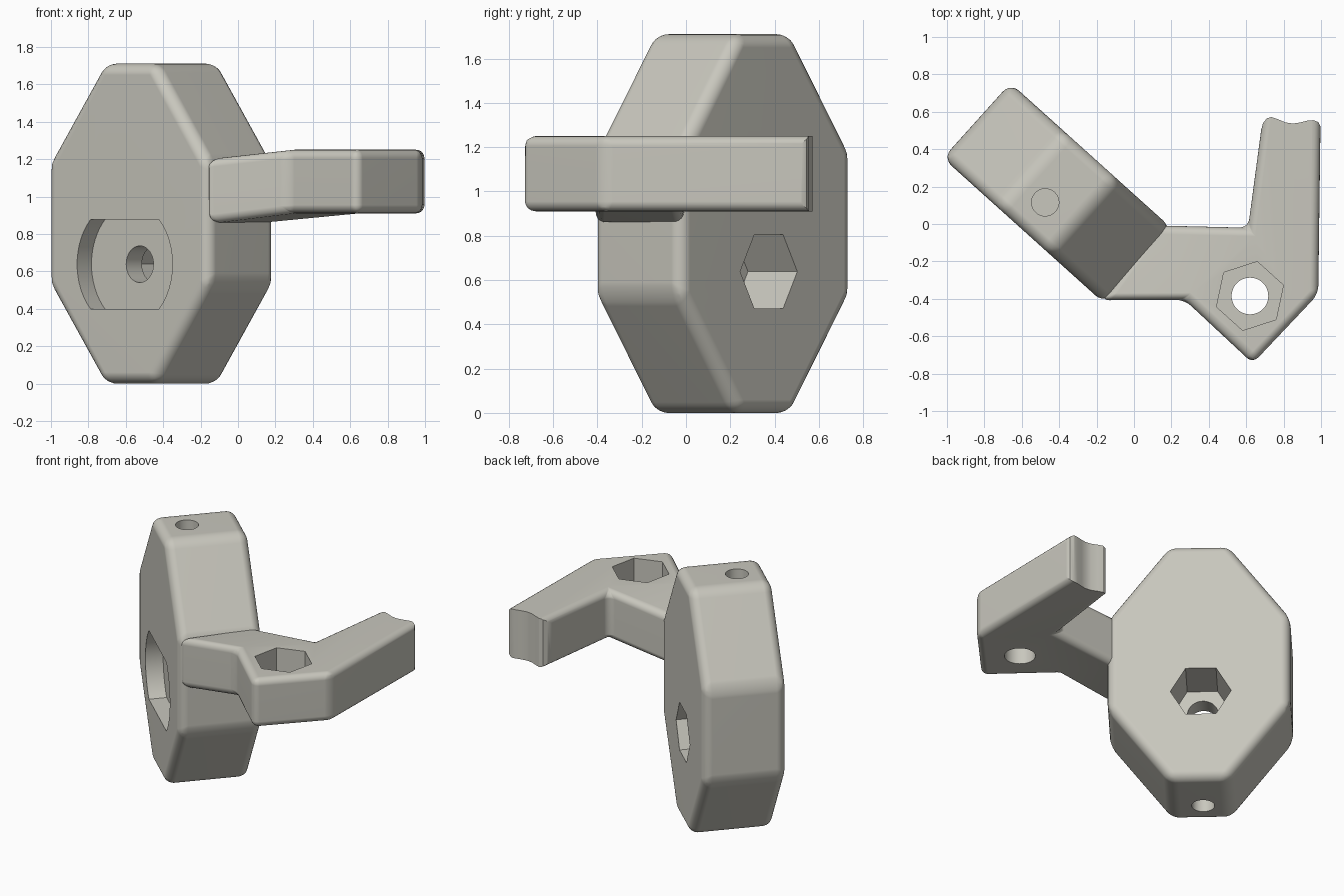
import bpy, bmesh, math
from mathutils import Matrix

if "Cube" in bpy.data.objects:
    bpy.data.objects.remove(bpy.data.objects["Cube"])

grey = bpy.data.materials.new("warm_grey")
grey.diffuse_color = (0.58, 0.57, 0.51, 1)
grey.use_nodes = True
grey.node_tree.nodes["Principled BSDF"].inputs["Base Color"].default_value = grey.diffuse_color


def make_object(name, bm):
    bmesh.ops.recalc_face_normals(bm, faces=bm.faces)
    mesh = bpy.data.meshes.new(name)
    bm.to_mesh(mesh)
    bm.free()
    obj = bpy.data.objects.new(name, mesh)
    bpy.context.collection.objects.link(obj)
    mesh.materials.append(grey)
    return obj


def prism(name, pts, lo, hi, along_y=False):
    """Extrude a closed profile along z, or along y when the profile is in xz."""
    bm = bmesh.new()
    rings = [[bm.verts.new((a, h, b) if along_y else (a, b, h)) for a, b in pts]
             for h in (lo, hi)]
    for ring in rings:
        bm.faces.new(ring)
    for i in range(len(pts)):
        j = (i + 1) % len(pts)
        bm.faces.new((rings[0][i], rings[0][j], rings[1][j], rings[1][i]))
    return make_object(name, bm)


def ngon(cx, cy, r, sides=48, start=0.0):
    return [(cx + r * math.cos(start + math.tau * i / sides),
             cy + r * math.sin(start + math.tau * i / sides)) for i in range(sides)]


def apply(obj, kind, **settings):
    bpy.ops.object.select_all(action='DESELECT')
    bpy.context.view_layer.objects.active = obj
    obj.select_set(True)
    mod = obj.modifiers.new(kind.lower(), kind)
    for key, value in settings.items():
        setattr(mod, key, value)
    bpy.ops.object.modifier_apply(modifier=mod.name)


def round_edges(obj, width):
    apply(obj, 'BEVEL', width=width, segments=5, limit_method='ANGLE',
          angle_limit=math.radians(25))


def cut(obj, cutter):
    cutter.hide_render = True
    apply(obj, 'BOOLEAN', operation='DIFFERENCE', solver='EXACT', object=cutter)
    bpy.data.objects.remove(cutter)


def finish(obj):
    bpy.ops.object.select_all(action='DESELECT')
    bpy.context.view_layer.objects.active = obj
    obj.select_set(True)
    bpy.ops.object.shade_smooth_by_angle(angle=math.radians(30))
    apply(obj, 'WEIGHTED_NORMAL', keep_sharp=True)


# Clamp body: thick elongated octagon, built square-on and then turned
W, C, H = 0.58, 0.19, 1.71
Z1, Z2, ZB = 0.53, 1.18, 0.638
body = prism("clamp_body", [(-C, 0), (C, 0), (W, Z1), (W, Z2),
                            (C, H), (-C, H), (-W, Z2), (-W, Z1)], -0.27, 0.27, True)
round_edges(body, 0.06)

# Front recess: disc with flat top and bottom
half = math.asin(0.24 / 0.343)
arc = [-half + 2 * half * i / 16 for i in range(17)]
recess = [(-0.02 + s * 0.343 * math.cos(t), ZB + s * 0.343 * math.sin(t))
          for s in (1, -1) for t in arc]
cut(body, prism("recess_cutter", recess, -0.4, -0.155, True))
# Nut pocket at the back, bolt bore, and small end holes
cut(body, prism("nut_cutter", ngon(-0.012, ZB, 0.193, 6), -0.03, 0.4, True))
cut(body, prism("bore_cutter", ngon(-0.015, ZB, 0.098), -0.25, 0.1, True))
for lo, hi in ((-0.1, 0.3), (1.4, 1.8)):
    cut(body, prism("end_hole_cutter", ngon(-0.015, -0.08, 0.073, 32), lo, hi))
body.data.transform(Matrix.Translation((-0.41, 0.165, 0))
                    @ Matrix.Rotation(math.radians(-42), 4, 'Z'))
finish(body)

# Arm: sloping neck joined to a level elbow and finger
outline = [(0.27, -0.405), (0.635, -0.745), (0.985, -0.375), (1.0, 0.75),
           (0.713, 0.75), (0.61, -0.02)]
neck = [(0.12, -0.008), (-0.175, -0.408)]
bm = bmesh.new()
levels = []
for z, drop in ((0.91, 0.055), (1.25, 0.05)):
    elbow = [bm.verts.new((x, y, z)) for x, y in outline]
    root = [bm.verts.new((x, y, z - drop)) for x, y in neck]
    bm.faces.new(elbow)
    bm.faces.new([elbow[0], elbow[5]] + root)
    levels.append(elbow + root)
for i in range(8):
    j = (i + 1) % 8
    bm.faces.new((levels[0][i], levels[0][j], levels[1][j], levels[1][i]))
arm = make_object("arm", bm)
round_edges(arm, 0.045)

# Finger tip: rounded corners with a shallow hollow
tip = [(0.6, 0.48), (0.682, 0.51), (0.69, 0.54), (0.71, 0.565), (0.735, 0.572),
       (0.77, 0.56), (0.81, 0.543), (0.85, 0.537), (0.89, 0.543), (0.93, 0.553),
       (0.96, 0.555), (0.985, 0.545), (1.0, 0.515), (1.1, 0.48), (1.1, 0.9), (0.6, 0.9)]
cut(arm, prism("tip_cutter", tip, 0.7, 1.5))
# Elbow nut pocket and through bore
cut(arm, prism("elbow_nut_cutter", ngon(0.62, -0.385, 0.188, 6, math.radians(78)), 1.07, 1.5))
cut(arm, prism("elbow_bore_cutter", ngon(0.62, -0.385, 0.098), 0.7, 1.3))
finish(arm)
